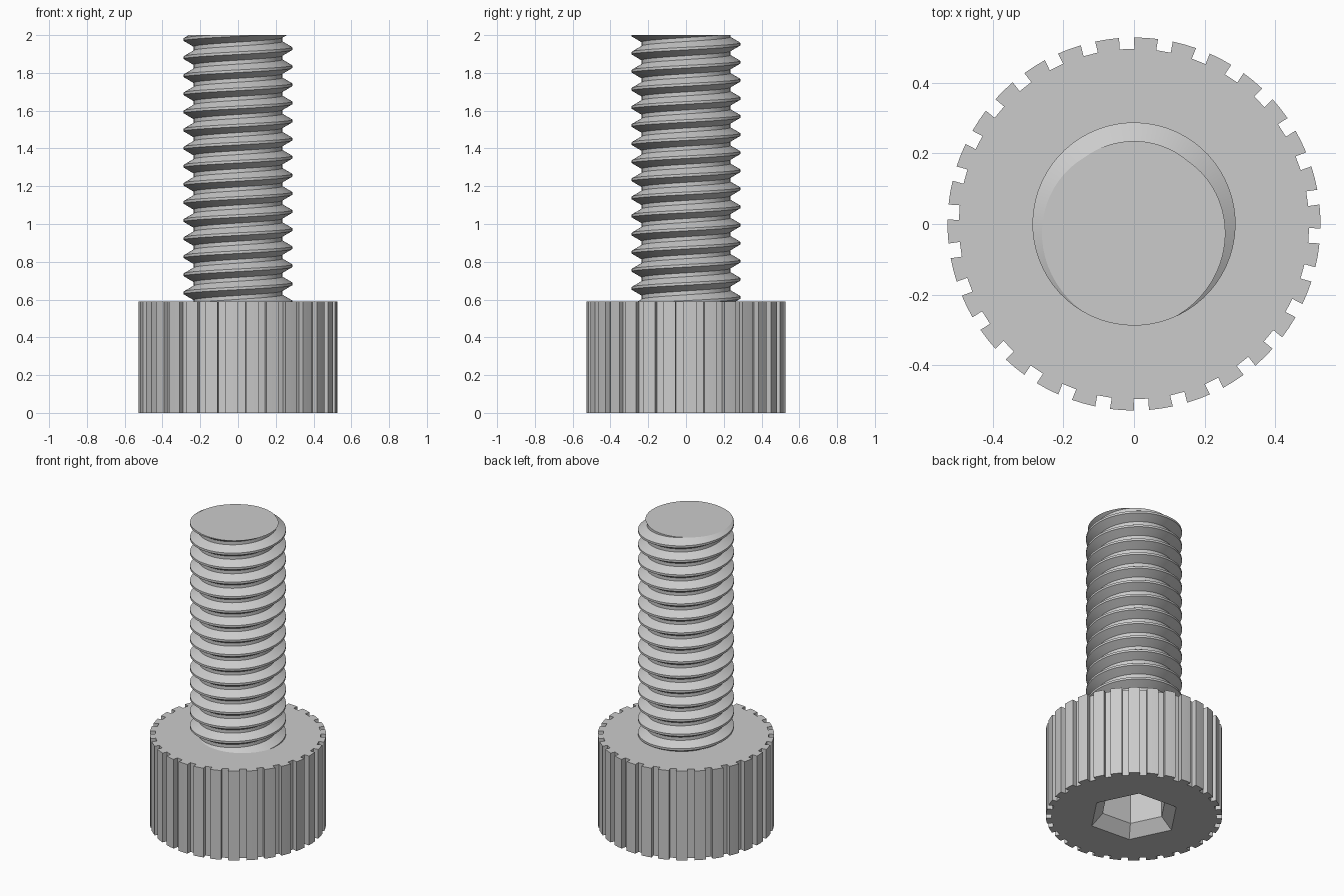
import bpy
import bmesh
from math import pi, cos, sin, asin, radians

cube = bpy.data.objects.get("Cube")
if cube:
    bpy.data.objects.remove(cube, do_unlink=True)

# Main dimensions
HEAD_TOP, HEAD_R, GROOVE_R, GROOVE_HALF = 0.59, 0.528, 0.496, 0.021
TEETH, TOOTH_PHASE = 30, radians(2.3)
TOP, MAJOR_R, MINOR_R, PITCH = 2.0, 0.2875, 0.235, 0.0958
CREST_ANGLE = radians(-92)
STEPS = 64

# Single steel colour
steel = bpy.data.materials.new("grey steel")
steel.use_nodes = True
colour = (0.6, 0.6, 0.6, 1)
steel.diffuse_color = colour
steel.node_tree.nodes["Principled BSDF"].inputs["Base Color"].default_value = colour


def finish(bm, name):
    bmesh.ops.recalc_face_normals(bm, faces=bm.faces)
    mesh = bpy.data.meshes.new(name)
    bm.to_mesh(mesh)
    bm.free()
    mesh.materials.append(steel)
    obj = bpy.data.objects.new(name, mesh)
    bpy.context.collection.objects.link(obj)
    bpy.ops.object.select_all(action='DESELECT')
    obj.select_set(True)
    bpy.context.view_layer.objects.active = obj
    bpy.ops.object.shade_smooth_by_angle(angle=radians(20))
    return obj


def ring(bm, points, z):
    return [bm.verts.new((r * cos(a), r * sin(a), z)) for r, a in points]


def bridge(bm, lower, upper):
    n = len(lower)
    for i in range(n):
        j = (i + 1) % n
        bm.faces.new((lower[i], lower[j], upper[j], upper[i]))


# Cap head: grooved outline extruded, with a chamfered hex socket underneath
bm = bmesh.new()
half_step = pi / TEETH
outer_half = half_step - asin(GROOVE_HALF / HEAD_R)
inner_half = half_step - asin(GROOVE_HALF / GROOVE_R)
outline = []
for k in range(TEETH):
    a = TOOTH_PHASE + 2 * half_step * k
    outline += [(GROOVE_R, a - inner_half), (HEAD_R, a - outer_half), (HEAD_R, a),
                (HEAD_R, a + outer_half), (GROOVE_R, a + inner_half)]
bottom = ring(bm, outline, 0)
top = ring(bm, outline, HEAD_TOP)
bridge(bm, bottom, top)
bm.faces.new(top)


def hexagon(radius, z):
    return ring(bm, [(radius, radians(56 + 60 * i)) for i in range(6)], z)


rim, throat, floor = hexagon(0.277, 0), hexagon(0.205, 0.07), hexagon(0.205, 0.34)
bridge(bm, rim, throat)
bridge(bm, throat, floor)
bm.faces.new(floor)
open_edges = [e for e in bm.edges if len(e.link_faces) == 1]
bmesh.ops.triangle_fill(bm, use_beauty=True, edges=open_edges)
finish(bm, "cap_head")

# Threaded shank: a helical profile sweep trimmed flat at both ends
bm = bmesh.new()
crest, flank = 0.145 * PITCH, 0.32 * PITCH
profile = [(MAJOR_R, -crest / 2), (MAJOR_R, crest / 2),
           (MINOR_R, crest / 2 + flank), (MINOR_R, PITCH - crest / 2 - flank)]
rows = []
for i in range(-17 * STEPS, 3 * STEPS):
    a = CREST_ANGLE + 2 * pi * i / STEPS
    lift = TOP + PITCH * i / STEPS
    rows.append([bm.verts.new((r * cos(a), r * sin(a), lift + dz)) for r, dz in profile])
for i in range(len(rows) - STEPS - 1):
    here = rows[i] + [rows[i + STEPS][0]]
    there = rows[i + 1] + [rows[i + 1 + STEPS][0]]
    for j in range(4):
        bm.faces.new((here[j], there[j], there[j + 1], here[j + 1]))
for z, up in ((TOP, 1), (HEAD_TOP - 0.01, -1)):
    geom = bm.verts[:] + bm.edges[:] + bm.faces[:]
    cut = bmesh.ops.bisect_plane(bm, geom=geom, dist=1e-7, plane_co=(0, 0, z),
                                 plane_no=(0, 0, up), clear_outer=True)["geom_cut"]
    edges = [e for e in cut if isinstance(e, bmesh.types.BMEdge)]
    bmesh.ops.edgeloop_fill(bm, edges=edges)
loose = [v for v in bm.verts if not v.link_faces]
bmesh.ops.delete(bm, geom=loose, context='VERTS')
finish(bm, "threaded_shank")
